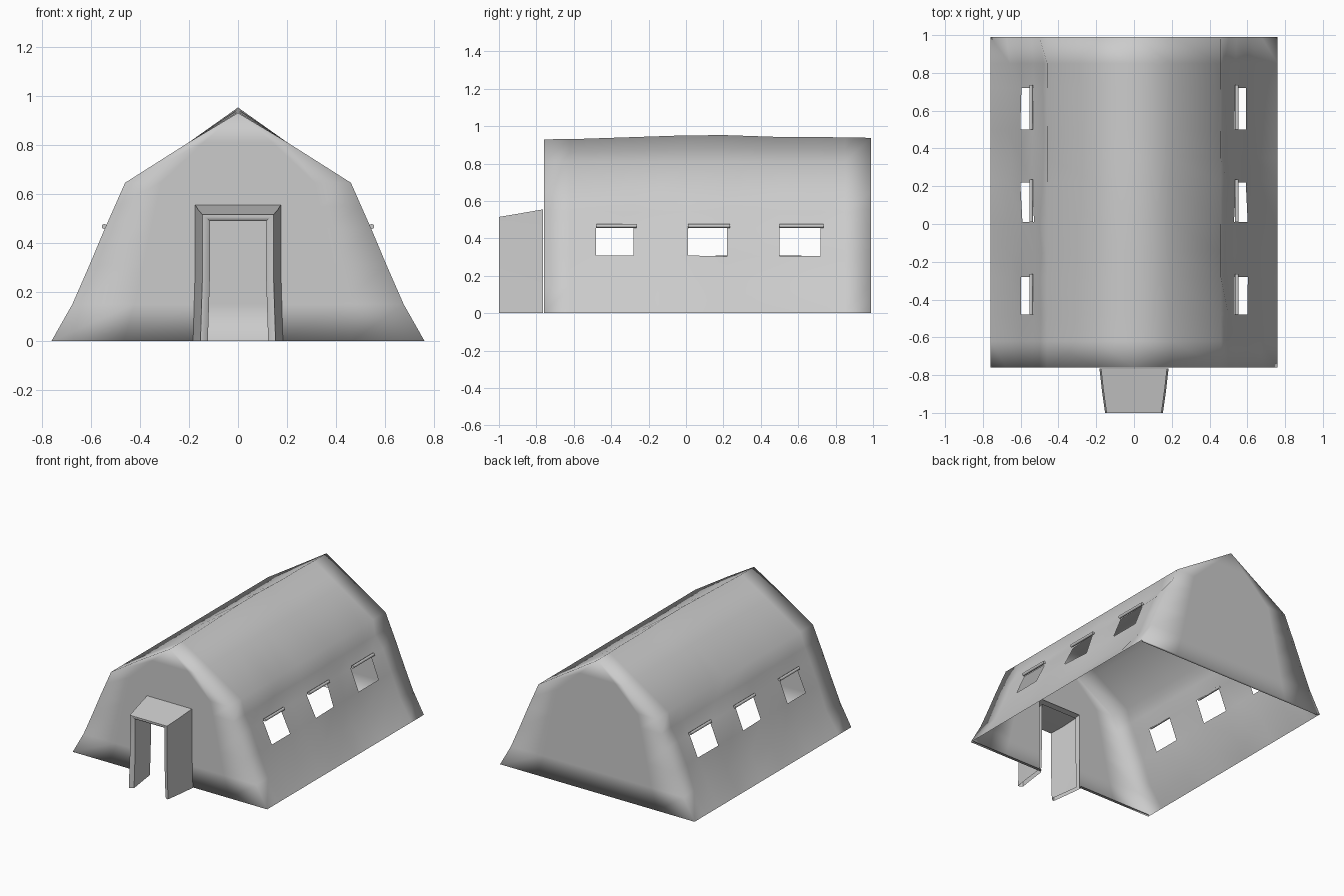
import bpy, bmesh, random
from mathutils import Vector

random.seed(4)
if "Cube" in bpy.data.objects:
    bpy.data.objects.remove(bpy.data.objects["Cube"])

canvas = bpy.data.materials.new("grey canvas")
canvas.use_nodes = True
GREY = (0.6, 0.6, 0.6, 1)
canvas.diffuse_color = GREY
canvas.node_tree.nodes["Principled BSDF"].inputs["Base Color"].default_value = GREY

FRONT, BACK = -0.76, 0.99
# half cross-section from the ground to the ridge: (x, z)
PROFILE = [(.76, 0), (.675, .15), (.605, .31), (.542, .46),
           (.502, .55), (.46, .645), (.2, .81), (0, .94)]
WINDOWS = [(-.48, -.28), (.01, .22), (.5, .72)]
DOOR_W, DOOR_H = .17, .55


def finish(bm, name):
    bmesh.ops.remove_doubles(bm, verts=bm.verts, dist=.0005)
    mesh = bpy.data.meshes.new(name)
    bm.to_mesh(mesh)
    bm.free()
    mesh.materials.append(canvas)
    mesh.shade_smooth()
    obj = bpy.data.objects.new(name, mesh)
    bpy.context.collection.objects.link(obj)
    return obj


def skin(bm, rows, skip=lambda i, j: False):
    """Join rows of points with quads, leaving out skipped cells."""
    grid = [[bm.verts.new(p) for p in row] for row in rows]
    for i in range(len(rows) - 1):
        for j in range(len(rows[0]) - 1):
            if not skip(i, j):
                bm.faces.new((grid[i][j], grid[i][j + 1],
                              grid[i + 1][j + 1], grid[i + 1][j]))


def ridge(y):
    """Sagging ridge line, highest near the middle."""
    return .93 + .025 * max(0, 1 - abs(y - .12) / .75) + (.008 if y > .5 else 0)


# tent sides and roof, with window openings and cloth dents
bm = bmesh.new()
cols = [FRONT, -.62] + [y for w in WINDOWS for y in (*w, w[1] + .13)][:-1] + [.85, BACK]
for s in (1, -1):
    rows = []
    for k, (x, z) in enumerate(PROFILE):
        row = []
        for y in cols:
            top = ridge(y) if k == len(PROFILE) - 1 else z
            dent = 0
            if FRONT < y < BACK and 0 < k < 5:
                dent = random.uniform(0, .03 if k in (1, 4) else .016)
            row.append((s * (x - dent * .9), y, top - dent * .4))
        rows.append(row if s > 0 else row[::-1])
    def window(i, j):
        a, b = sorted((rows[i][j][1], rows[i][j + 1][1]))
        return i == 2 and (a, b) in WINDOWS
    skin(bm, rows, window)

# end walls, the front one with a doorway, each with a narrow ground hem
for y, inward in ((FRONT, 1), (BACK, -1)):
    rows = [[]]
    for k, (x, z) in enumerate(PROFILE):
        d = min(DOOR_W, x * .4)
        xs = [-x, -(x + d) / 2, -d, d, (x + d) / 2, x]
        h = ridge(y) if k == len(PROFILE) - 1 else z
        rows.append([(inward * v, y, h) for v in xs])
    rows[0] = [(px * .98, py + inward * .02, .001) for px, py, pz in rows[1]]
    def doorway(i, j):
        return y == FRONT and j == 2 and rows[i][0][2] < DOOR_H - .01
    skin(bm, rows, doorway)
bmesh.ops.dissolve_degenerate(bm, dist=.0005, edges=bm.edges)
finish(bm, "tent_shell")

# entrance porch: tapered outside, front rim, inner lining
bm = bmesh.new()
sections = [(.175, .555, -.765), (.162, .535, -.88), (.145, .515, -1),
            (.135, .505, -1), (.115, .49, -.985), (.13, .5, -.88), (.145, .52, -.765)]
skin(bm, [[(-w - .008, y, 0), (-w, y, h * .5), (-w, y, h),
           (w, y, h), (w, y, h * .5), (w + .008, y, 0)] for w, h, y in sections])
porch = finish(bm, "entrance_porch")
porch.data.set_sharp_from_angle(angle=.8)

# rolled window flaps
for s, side in ((1, "left"), (-1, "right")):
    for n, (a, b) in enumerate(WINDOWS):
        bpy.ops.mesh.primitive_cylinder_add(
            vertices=6, radius=.011, depth=b - a + .015,
            location=(s * .545, (a + b) / 2 + .008, .467), rotation=(1.5708, 0, 0))
        flap = bpy.context.object
        flap.name = f"{side}_window_flap_{n + 1}"
        flap.data.materials.append(canvas)
        bpy.ops.object.shade_smooth_by_angle(angle=1.1)
